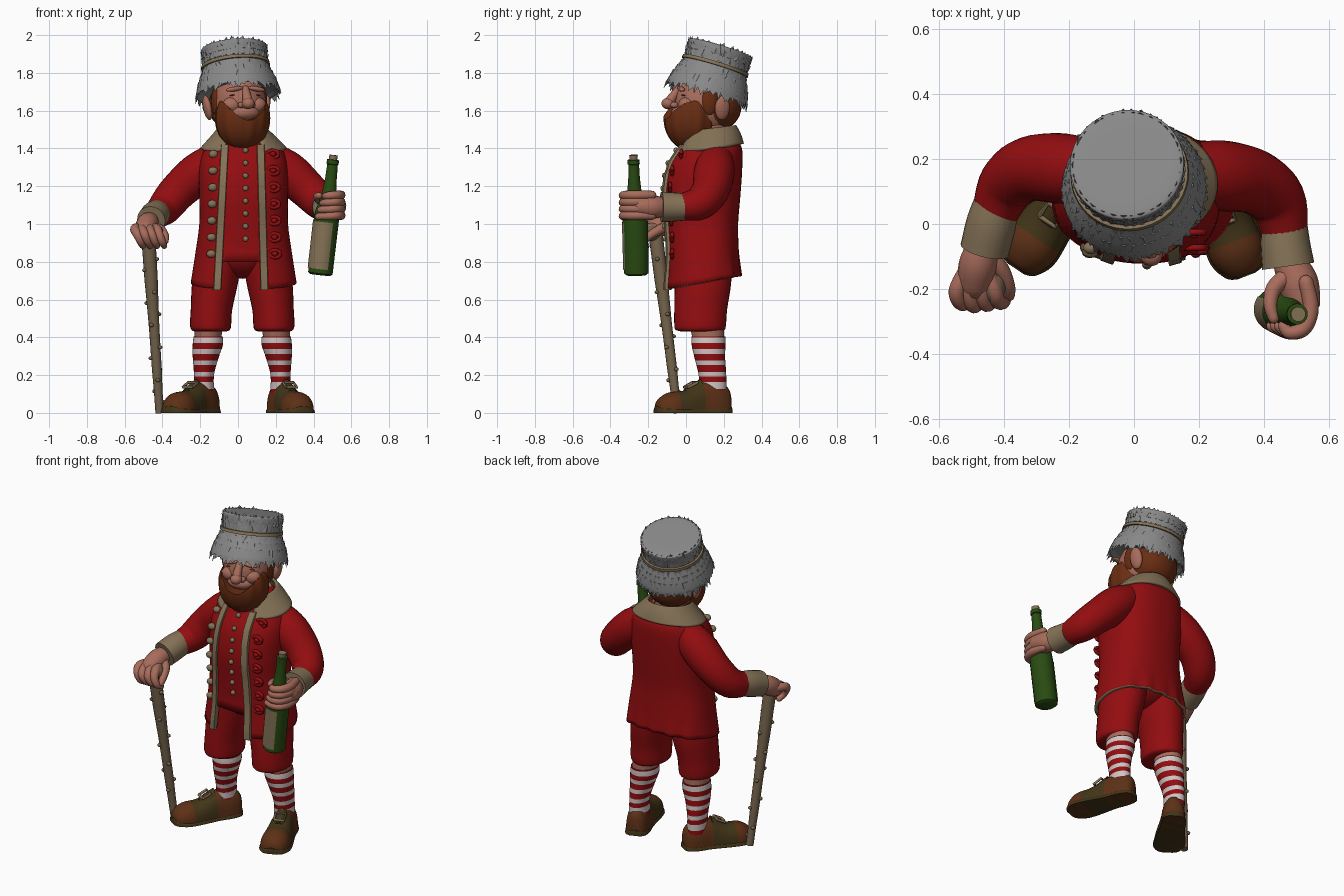
import bpy, bmesh, math, random
from mathutils import Vector, Matrix, Quaternion

if "Cube" in bpy.data.objects:
    bpy.data.objects.remove(bpy.data.objects["Cube"])
random.seed(4)
I = Matrix.Identity(4)
TAU = math.tau


def material(name, *c):
    m = bpy.data.materials.new(name)
    m.diffuse_color = (*c, 1)
    m.use_nodes = True
    m.node_tree.nodes["Principled BSDF"].inputs["Base Color"].default_value = m.diffuse_color
    return m


RED = material("red_cloth", .29, .004, .005)
GREY = material("grey_straw", .25, .25, .25)
SKIN = material("skin", .39, .15, .105)
HAIR = material("ginger_hair", .14, .026, .006)
TAN = material("tan_trim", .235, .17, .095)
WOOD = material("cane_wood", .175, .125, .072)
GREEN = material("bottle_green", .022, .07, .006)
WHITE = material("white_stripe", .62, .56, .55)
BROWN = material("shoe_brown", .11, .03, .008)
OLIVE = material("shoe_olive", .055, .035, .009)


def finish(name, bm, mats, M=I, recalc=True):
    if recalc:
        bmesh.ops.recalc_face_normals(bm, faces=bm.faces)
    me = bpy.data.meshes.new(name)
    bm.to_mesh(me)
    bm.free()
    me.transform(M)
    for m in mats if isinstance(mats, list) else [mats]:
        me.materials.append(m)
    me.shade_smooth()
    me.set_sharp_from_angle(angle=math.radians(50))
    ob = bpy.data.objects.new(name, me)
    bpy.context.collection.objects.link(ob)
    return ob


def spline(pts, k):
    """Catmull-Rom samples through tuples of any size."""
    if k < 2:
        return [tuple(p) for p in pts]
    out, n = [], len(pts)
    for i in range(n - 1):
        a, b, c, d = pts[max(i - 1, 0)], pts[i], pts[i + 1], pts[min(i + 2, n - 1)]
        for s in range(k):
            t = s / k
            out.append(tuple(.5 * (2 * q + (r - p) * t + (2 * p - 5 * q + 4 * r - u) * t * t
                                   + (3 * q - p - 3 * r + u) * t ** 3)
                             for p, q, r, u in zip(a, b, c, d)))
    return out + [tuple(pts[-1])]


def skin_rings(name, rings, mats, cap=True, rule=None, keep=None, M=I):
    """Bridge rings of points; rule picks the material, keep drops faces."""
    bm = bmesh.new()
    vs = [[bm.verts.new(p) for p in r] for r in rings]
    n = len(vs[0])
    for a, b in zip(vs, vs[1:]):
        for j in range(n):
            bm.faces.new((a[j], a[(j + 1) % n], b[(j + 1) % n], b[j]))
    if cap:
        bm.faces.new(vs[0][::-1])
        bm.faces.new(vs[-1])
    if keep:
        bmesh.ops.delete(bm, geom=[f for f in bm.faces if not keep(f.calc_center_median())], context='FACES')
    if rule:
        for f in bm.faces:
            f.material_index = rule(f.calc_center_median())
    return finish(name, bm, mats, M, cap)


def loft(name, rows, mats, k=4, n=32, e=2, **kw):
    """Stack of horizontal superellipses: x, y, z, rx, ry."""
    def sp(v):
        return math.copysign(abs(v) ** (2 / e), v)
    rings = [[(x + rx * sp(math.cos(TAU * j / n)), y + ry * sp(math.sin(TAU * j / n)), z) for j in range(n)]
             for x, y, z, rx, ry in spline(rows, k)]
    return skin_rings(name, rings, mats, **kw)


def tube(name, pts, mat, k=5, n=16, rounded=False, **kw):
    """Round sweep along x, y, z, radius points."""
    s = spline(pts, k)
    P, R = [Vector(p[:3]) for p in s], [p[3] for p in s]
    if rounded:
        for end, nxt, front in ((0, 1, True), (-1, -2, False)):
            d, p, r = (P[end] - P[nxt]).normalized(), P[end].copy(), R[end]
            for a in (.5, 1.0, 1.4):
                i = 0 if front else len(P)
                P.insert(i, p + d * r * math.sin(a))
                R.insert(i, r * math.cos(a))
    q, last, rings = None, None, []
    for i, p in enumerate(P):
        t = (P[min(i + 1, len(P) - 1)] - P[max(i - 1, 0)]).normalized()
        q = t.to_track_quat('Z', 'Y') if q is None else last.rotation_difference(t) @ q
        last = t
        rings.append([p + q @ Vector((R[i] * math.cos(TAU * j / n), R[i] * math.sin(TAU * j / n), 0)) for j in range(n)])
    return skin_rings(name, rings, mat, **kw)


def ball(name, c, r, mat, M=I, rot=(0, 0, 0), seg=24, fn=None):
    bm = bmesh.new()
    bmesh.ops.create_uvsphere(bm, u_segments=seg, v_segments=seg * 2 // 3, radius=1)
    e = Quaternion((1, 0, 0), rot[0]) @ Quaternion((0, 1, 0), rot[1]) @ Quaternion((0, 0, 1), rot[2])
    for v in bm.verts:
        v.co = Vector(c) + e @ (v.co * Vector(r))
        if fn:
            v.co = fn(v.co)
    return finish(name, bm, mat, M)


# Coat, open at the lower front, hem dropping forward
COAT = [(.03, .09, .69, .28, .20), (.03, .09, .85, .255, .19), (.03, .083, 1.0, .235, .193),
        (.03, .083, 1.15, .235, .205), (.03, .10, 1.3, .235, .198), (.03, .128, 1.4, .205, .168),
        (.025, .13, 1.46, .14, .13), (.02, .13, 1.5, .09, .10)]
coat = loft("coat", COAT, [RED, TAN], n=64, e=2.4, cap=False,
            keep=lambda c: not (c.y < 0 and c.z < .8 and -.10 < c.x < .135))
for v in coat.data.vertices:
    if v.co.z < .85:
        f = (.85 - v.co.z) / .16
        v.co.z += f * .17 * (v.co.y - .09)
        if v.co.y > .1:
            v.co.y += f * .008 * math.sin(v.co.x * 60)
thick = coat.modifiers.new("thickness", 'SOLIDIFY')
thick.thickness, thick.material_offset_rim = .02, 1


def front_y(x, z):
    c = min(spline(COAT, 6), key=lambda r: abs(r[2] - z))
    return c[1] - c[4] * (1 - min(.98, abs((x - c[0]) / c[3])) ** 2.4) ** (1 / 2.4)


# Front trims, buttons and loops
for side, x0, x1 in (("right", -.07, -.11), ("left", .12, .14)):
    rings = []
    for i in range(25):
        t = i / 24
        x, z = x0 + (x1 - x0) * t, 1.42 - .77 * t
        rings.append([(x + dx, front_y(x + dx, z) + dy, z)
                      for dx, dy in ((-.022, .01), (-.018, -.014), (.018, -.014), (.022, .01))])
    skin_rings(side + "_coat_trim", rings, TAN)
for i in range(7):
    z = 1.37 - i * .088
    x = -.13 - .012 * i / 6
    ball("coat_button", (x, front_y(x, z) - .008, z), (.025, .02, .021), TAN, seg=12)
    x = .185 + .01 * i / 6
    tube("button_loop", [(x + .03 * math.cos(a * TAU / 12), front_y(x, z) - .004, z + .02 * math.sin(a * TAU / 12), .01)
                         for a in range(13)], RED, k=1, n=8, cap=False)
    ball("loop_button", (x, front_y(x, z) - .006, z), (.017, .017, .014), RED, seg=12)
for i in range(8):
    z = 1.39 - i * .067
    ball("vest_button", (.04, front_y(.04, z) - .004, z), (.015, .014, .015), TAN, seg=12)

# Collar
FLARE = Matrix(((1, 0, 0, 0), (0, 1, 0, 0), (0, .12, 1, -.016), (0, 0, 0, 1)))
collar = loft("collar", [(.03, .125, 1.405, .228, .182), (.027, .13, 1.46, .175, .16), (.022, .13, 1.508, .13, .135)],
              TAN, n=48, cap=False, M=FLARE, keep=lambda c: not (c.y < .06 and abs(c.x - .03) < .09))
collar.modifiers.new("thickness", 'SOLIDIFY').thickness = .018
loft("neck", [(.02, .13, 1.42, .09, .09), (.01, .12, 1.6, .09, .1)], SKIN)

# Legs: second leg mirrored about the body axis
ball("trouser_seat", (.022, .09, .86), (.2, .165, .15), RED)
for side, sg in (("right", 1), ("left", -1)):
    def mir(rows):
        return rows if sg > 0 else [(.045 - r[0], *r[1:]) for r in rows]
    loft(side + "_trouser_leg", mir([(-.09, .09, .9, .12, .15), (-.12, .09, .7, .122, .15), (-.14, .078, .55, .11, .14),
         (-.145, .075, .47, .109, .137), (-.145, .075, .44, .102, .13), (-.147, .08, .43, .08, .1)]), RED)
    loft(side + "_knee", mir([(-.16, .12, .37, .07, .082), (-.155, .11, .47, .074, .09)]), SKIN)
    loft(side + "_sock", mir([(-.18, .145, .1, .055, .07), (-.18, .14, .2, .053, .073), (-.17, .125, .3, .07, .082),
         (-.16, .12, .36, .08, .09), (-.158, .12, .405, .077, .09)]), [RED, WHITE], k=12,
         rule=lambda c: int((c.z + .02) / .03) % 2)

# Shoes: flat-bottomed cross-sections along the foot
SHOE = [(-.21, .028, .045), (-.195, .058, .075), (-.14, .085, .108), (-.06, .083, .117), (0, .075, .14),
        (.06, .068, .165), (.13, .068, .165), (.185, .055, .14), (.205, .03, .11)]


def dome(name, rows, mats, M, rule=None):
    rings = [[(w * math.cos(a), y, h * max(0, math.sin(a)) ** .7) for a in [math.pi * j / 16 for j in range(17)]]
             for y, w, h in spline(rows, 4)]
    skin_rings(name, rings, mats, rule=rule, M=M)


for side, x, turn in (("right", -.245, -34), ("left", .27, 21)):
    M = Matrix.Translation((x, .04, 0)) @ Matrix.Rotation(math.radians(turn), 4, 'Z')
    dome(side + "_shoe", SHOE, [BROWN, OLIVE], M, rule=lambda c: int(-.1 < c.y < .05))
    dome(side + "_sole", [(y * 1.02, w * 1.07, .036) for y, w, h in SHOE], OLIVE, M)
    dome(side + "_shoe_tongue", [(-.05, .05, .128), (0, .055, .155), (.04, .05, .178)], OLIVE, M)
    tube(side + "_shoe_buckle", [(sx * .03, -.015 + sy * .024, .148 + sy * .012, .008)
         for sx, sy in ((-1, -1), (1, -1), (1, 1), (-1, 1), (-1, -1))], TAN, k=1, n=8, M=M)

# Arms and cuffs
tube("right_sleeve", [(-.10, .16, 1.36, .085), (-.21, .17, 1.27, .108), (-.32, .17, 1.17, .1), (-.39, .12, 1.085, .09),
                      (-.43, .03, 1.05, .07)], RED, n=24)
tube("left_sleeve", [(.15, .16, 1.36, .085), (.26, .15, 1.28, .108), (.37, .13, 1.18, .1), (.44, .07, 1.11, .09),
                     (.465, -.03, 1.09, .07)], RED, n=24)
tube("right_cuff", [(-.425, .06, 1.06, .07), (-.44, 0, 1.045, .077), (-.46, -.08, 1.02, .076)], TAN, n=24)
tube("left_cuff", [(.463, -.01, 1.09, .072), (.467, -.07, 1.09, .077), (.475, -.13, 1.09, .081)], TAN, n=24)

# Right hand resting on the cane
tube("right_palm", [(-.46, -.05, 1.02, .045), (-.48, -.12, 1.0, .058), (-.49, -.18, .965, .055)], SKIN, rounded=True)
for i in range(4):
    x, s = -.545 + .038 * i, abs(i - 1.2)
    tube("right_finger", [(x * .5 - .24, -.14, .98, .026), (x, -.205, .975, .026), (x + .012, -.252 + .008 * s, .945, .024),
                          (x + .03, -.24, .905, .02), (x + .04, -.21, .885, .017)], SKIN, n=12, rounded=True)
tube("right_thumb", [(-.45, -.1, .99, .028), (-.41, -.14, .97, .026), (-.388, -.19, .94, .022), (-.385, -.22, .91, .018)],
     SKIN, n=12, rounded=True)

# Left hand round the bottle
tube("left_palm", [(.48, -.12, 1.09, .052), (.505, -.18, 1.09, .062), (.52, -.235, 1.095, .055)], SKIN, rounded=True)
for i in range(4):
    z, o = 1.045 + .036 * i, .012 * i
    tube("left_finger", [(.53, -.18, z, .023), (.545, -.26, z, .024), (.525, -.32, z, .023), (.48, -.335, z - .003, .021),
                         (.425 + o, -.315, z - .006, .018)], SKIN, n=12, rounded=True)
tube("left_thumb", [(.47, -.16, 1.11, .028), (.43, -.2, 1.13, .025), (.42, -.25, 1.145, .021), (.43, -.29, 1.15, .017)],
     SKIN, n=12, rounded=True)

# Bottle, label and cork
B0, B1 = Vector((.435, -.262, .73)), Vector((.506, -.278, 1.365))


def along(rows):
    return [(*B0.lerp(B1, f), r) for f, r in rows]


tube("bottle", along([(0, .052), (.015, .065), (.45, .067), (.53, .063), (.60, .05), (.68, .039), (.8, .031), (.92, .028),
                      (.925, .032), (.96, .032), (.962, .022)]), GREEN, k=1, n=32)
tube("bottle_label", along([(.05, .070), (.44, .070)]), TAN, k=1, n=48, cap=False,
     keep=lambda c: (c - B0.lerp(B1, .245)).xy.normalized().dot(Vector((-.75, -.66))) > .2)
tube("cork", along([(.95, .021), (1, .023)]), TAN, k=1)

# Cane with thorn stubs
C0, C1 = Vector((-.415, -.045, 0)), Vector((-.475, -.16, .94))
tube("cane", [(*C0.lerp(C1, f), .023 + .014 * f + random.uniform(-.002, .002)) for f in [i / 8 for i in range(9)]], WOOD)
ball("cane_knob", (-.44, -.19, .955), (.045, .055, .045), WOOD)
for i in range(14):
    p, a = C0.lerp(C1, .06 + i * .062), i * 2.4
    d = Vector((math.cos(a), math.sin(a), 0)) * (.024 + .014 * i / 14)
    ball("cane_thorn", p + d, (.013, .013, .011), WOOD, seg=9)

# Head, turned a little to its left
H = Matrix.Translation((0, .12, 0)) @ Matrix.Rotation(math.radians(14), 4, 'Z')
ball("head", (0, -.015, 1.64), (.142, .17, .18), SKIN, H, seg=32)
ball("back_hair", (0, .035, 1.625), (.15, .14, .135), HAIR, H)


def beard_shape(v):
    w = 1 + .02 * math.sin(12 * math.atan2(v.x, -v.y - .1))
    top = 1.55 + .12 * (abs(v.x) / .13) ** 2
    return Vector((v.x * w, -.1 + (v.y + .1) * w, min(v.z, top)))


ball("beard", (0, -.1, 1.56), (.146, .14, .172), HAIR, H, seg=64, fn=beard_shape)
ball("muzzle", (0, -.145, 1.59), (.08, .055, .042), SKIN, H)
ball("nose_tip", (0, -.222, 1.638), (.034, .034, .03), SKIN, H)
tube("nose_bridge", [(0, -.165, 1.715, .018), (0, -.195, 1.675, .024), (0, -.215, 1.645, .027)], SKIN, rounded=True, M=H)
for side, s in (("right", -1), ("left", 1)):
    ball(side + "_nostril", (s * .03, -.195, 1.63), (.018, .022, .017), SKIN, H, seg=12)
    ball(side + "_cheek", (s * .068, -.14, 1.63), (.05, .04, .042), SKIN, H)
    ball(side + "_brow", (s * .06, -.165, 1.715), (.048, .018, .013), SKIN, H, rot=(0, s * .15, 0))
    ball(side + "_eye_slit", (s * .06, -.152, 1.683), (.026, .012, .004), HAIR, H, rot=(0, s * .15, 0), seg=12)
    ball(side + "_ear", (s * .158, .035, 1.615), (.022, .04, .066), SKIN, H, rot=(0, s * .2, 0))
    ball(side + "_sideburn", (s * .128, -.025, 1.65), (.022, .045, .075), HAIR, H)

# Shaggy hat: tilted body, band and rows of tufts
T = Matrix.Translation((0, .11, 1.69)) @ Matrix.Rotation(math.radians(-17), 4, 'X') @ Matrix.Rotation(math.radians(-5), 4, 'Y')
PROF = [(.02, .19), (0, .222), (.05, .212), (.1, .193), (.15, .172), (.2, .17), (.24, .176), (.255, .165), (.258, .08)]
loft("hat", [(0, 0, h, r, r) for h, r in PROF], GREY, n=48, M=T)
loft("hat_band", [(0, 0, .144, .17, .17), (0, 0, .146, .183, .183), (0, 0, .164, .181, .181), (0, 0, .166, .16, .16)],
     TAN, k=1, n=48, M=T)
bm = bmesh.new()
for h, r, out, dz, count in ((.01, .215, .01, -.045, 44), (.035, .208, .016, -.045, 42), (.07, .200, .016, -.045, 40),
                             (.105, .186, .016, -.045, 36), (.137, .172, .016, -.04, 34), (.17, .166, .011, .04, 34),
                             (.2, .166, .011, .035, 34), (.225, .168, .008, .035, 38), (.243, .162, .006, .026, 34)):
    for j in range(count):
        a = TAU * (j + random.uniform(-.3, .3)) / count
        L, w = random.uniform(.5, 1.15), random.uniform(.017, .026)
        o, t = Vector((math.cos(a), math.sin(a), 0)), Vector((-math.sin(a), math.cos(a), 0))
        b = o * r + Vector((0, 0, h))
        tip = b + o * out * (L + .3) + Vector((0, 0, dz * L)) + t * random.uniform(-.012, .012)
        p = [bm.verts.new(q) for q in (b + t * w, b - t * w, b + o * .009, tip)]
        for f in ((0, 1, 2), (0, 1, 3), (1, 2, 3), (2, 0, 3)):
            bm.faces.new([p[i] for i in f])
finish("hat_tufts", bm, GREY, T)
